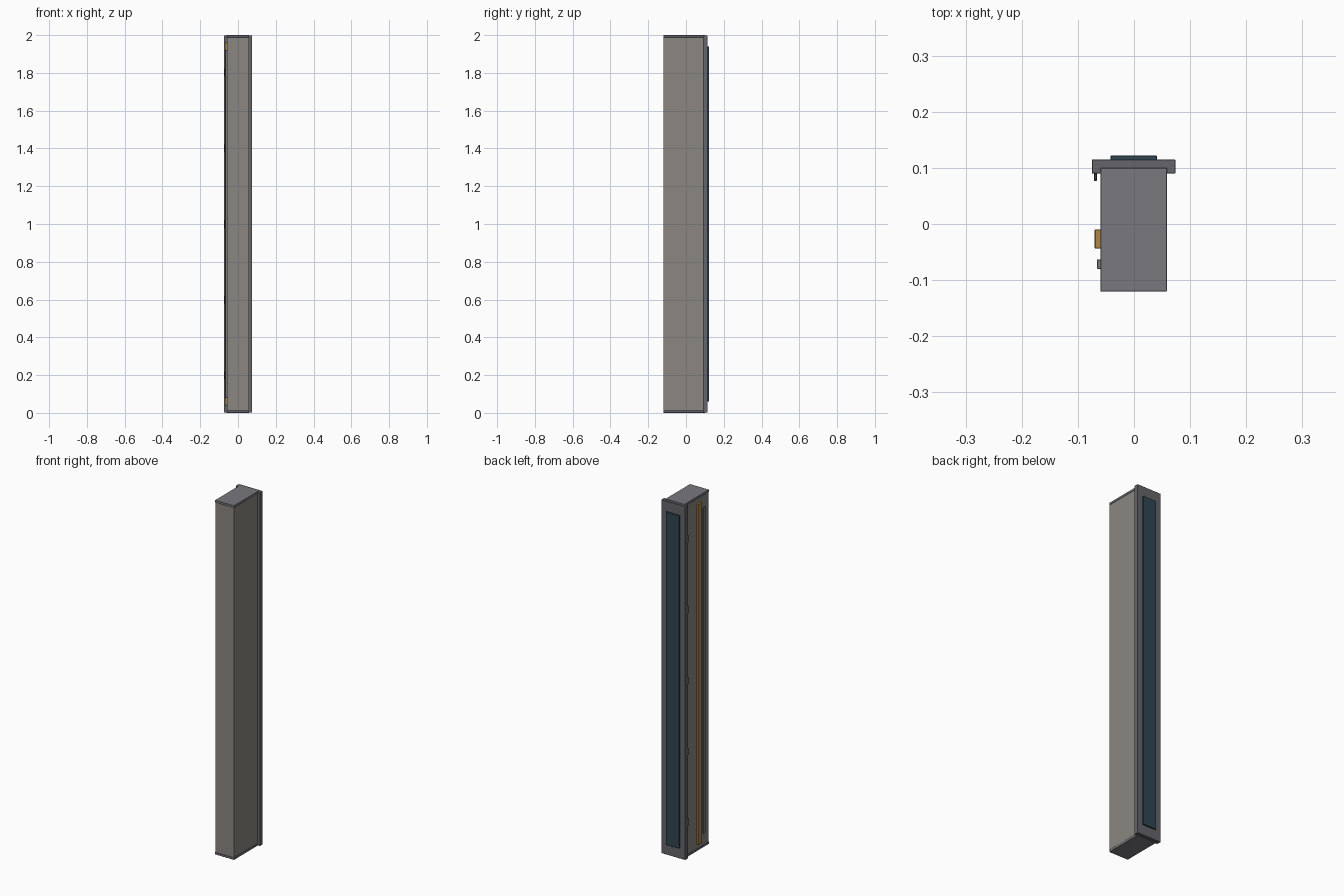
import bpy, bmesh
from mathutils import Vector

if "Cube" in bpy.data.objects:
    bpy.data.objects.remove(bpy.data.objects["Cube"])


def material(name, rgb):
    m = bpy.data.materials.new(name)
    m.diffuse_color = (*rgb, 1)
    m.use_nodes = True
    m.node_tree.nodes["Principled BSDF"].inputs["Base Color"].default_value = m.diffuse_color
    return m


warm_grey = material("warm_grey", (0.26, 0.24, 0.22))
cool_grey = material("cool_grey", (0.19, 0.19, 0.21))
frame_grey = material("frame_grey", (0.13, 0.13, 0.15))
dark_glass = material("dark_glass", (0.03, 0.06, 0.085))
brass = material("brass", (0.42, 0.25, 0.06))
dark_metal = material("dark_metal", (0.05, 0.05, 0.05))


def box(name, x, y, z, mat, bevel=0.001):
    """Bevelled box from (min, max) ranges on each axis."""
    bm = bmesh.new()
    bmesh.ops.create_cube(bm, size=1)
    size = Vector((x[1] - x[0], y[1] - y[0], z[1] - z[0]))
    centre = Vector((sum(x), sum(y), sum(z))) / 2
    bmesh.ops.scale(bm, vec=size, verts=bm.verts)
    me = bpy.data.meshes.new(name)
    bm.to_mesh(me)
    bm.free()
    me.materials.append(mat)
    ob = bpy.data.objects.new(name, me)
    ob.location = centre
    bpy.context.collection.objects.link(ob)
    if bevel:
        mod = ob.modifiers.new("edge_bevel", 'BEVEL')
        mod.width, mod.segments = bevel, 1
    return ob


# main post
box("post_body", (-0.059, 0.058), (-0.119, 0.099), (0.012, 1.988), warm_grey)

# end caps
for name, z in (("bottom_cap", (0, 0.012)), ("top_cap", (1.988, 2))):
    box(name, (-0.06, 0.059), (-0.12, 0.1), z, cool_grey, 0.0008)

# wider rear plate and its inset-looking panel
box("rear_plate", (-0.075, 0.074), (0.09, 0.115), (0.002, 1.998), frame_grey)
box("rear_panel", (-0.042, 0.041), (0.113, 0.122), (0.06, 1.94), dark_glass)

# strips along the left side
box("brass_strip", (-0.07, -0.058), (-0.044, -0.01), (0.04, 1.96), brass)
box("side_rail", (-0.066, -0.058), (-0.08, -0.063), (0.08, 1.92), cool_grey)

# clips behind the rear plate's left lip
for i in range(5):
    z = 0.2 + 0.4 * i
    box(f"clip_{i + 1}", (-0.0715, -0.0655), (0.077, 0.09), (z - 0.02, z + 0.02), dark_metal)
